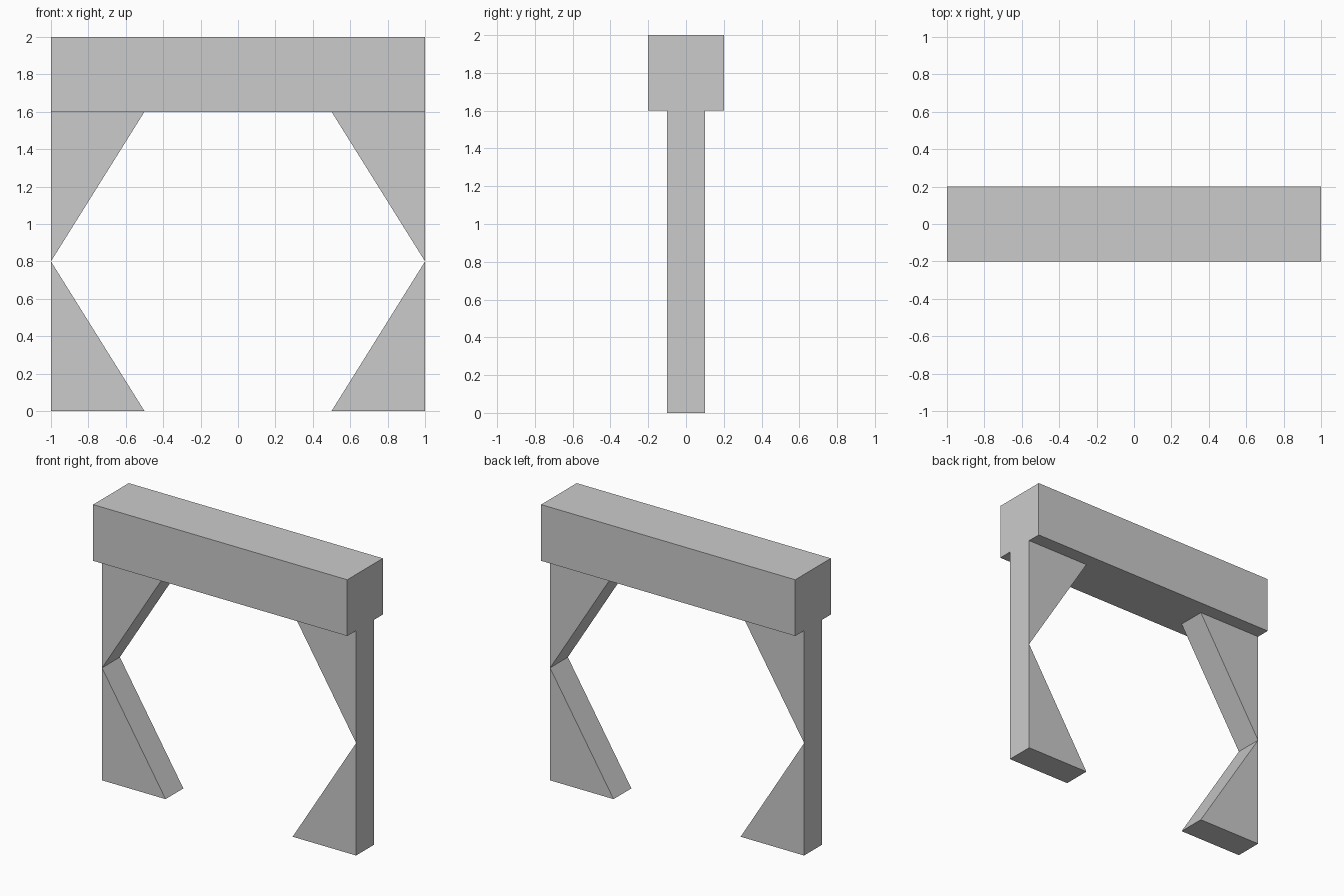
import bpy
import bmesh

if "Cube" in bpy.data.objects:
    bpy.data.objects.remove(bpy.data.objects["Cube"])


def prism(name, profile, depth):
    """Extrude an x-z profile along y, centred on y = 0."""
    bm = bmesh.new()
    face = bm.faces.new([bm.verts.new((x, -depth / 2, z)) for x, z in profile])
    ext = bmesh.ops.extrude_face_region(bm, geom=[face])
    moved = [v for v in ext["geom"] if isinstance(v, bmesh.types.BMVert)]
    bmesh.ops.translate(bm, vec=(0, depth, 0), verts=moved)
    bmesh.ops.recalc_face_normals(bm, faces=bm.faces)
    mesh = bpy.data.meshes.new(name)
    bm.to_mesh(mesh)
    bm.free()
    obj = bpy.data.objects.new(name, mesh)
    bpy.context.collection.objects.link(obj)
    return obj


BEAM_Z, TOP_Z, WAIST_Z = 1.6, 2.0, 0.8

# Top beam
prism("top_beam", [(-1, BEAM_Z), (1, BEAM_Z), (1, TOP_Z), (-1, TOP_Z)], 0.4)

# Triangular brackets under the beam and feet on the ground, meeting at the waist
for side, s in (("left", -1), ("right", 1)):
    for part, z in (("upper_bracket", BEAM_Z), ("lower_foot", 0.0)):
        prism(f"{side}_{part}", [(s, z), (s * 0.5, z), (s, WAIST_Z)], 0.2)
